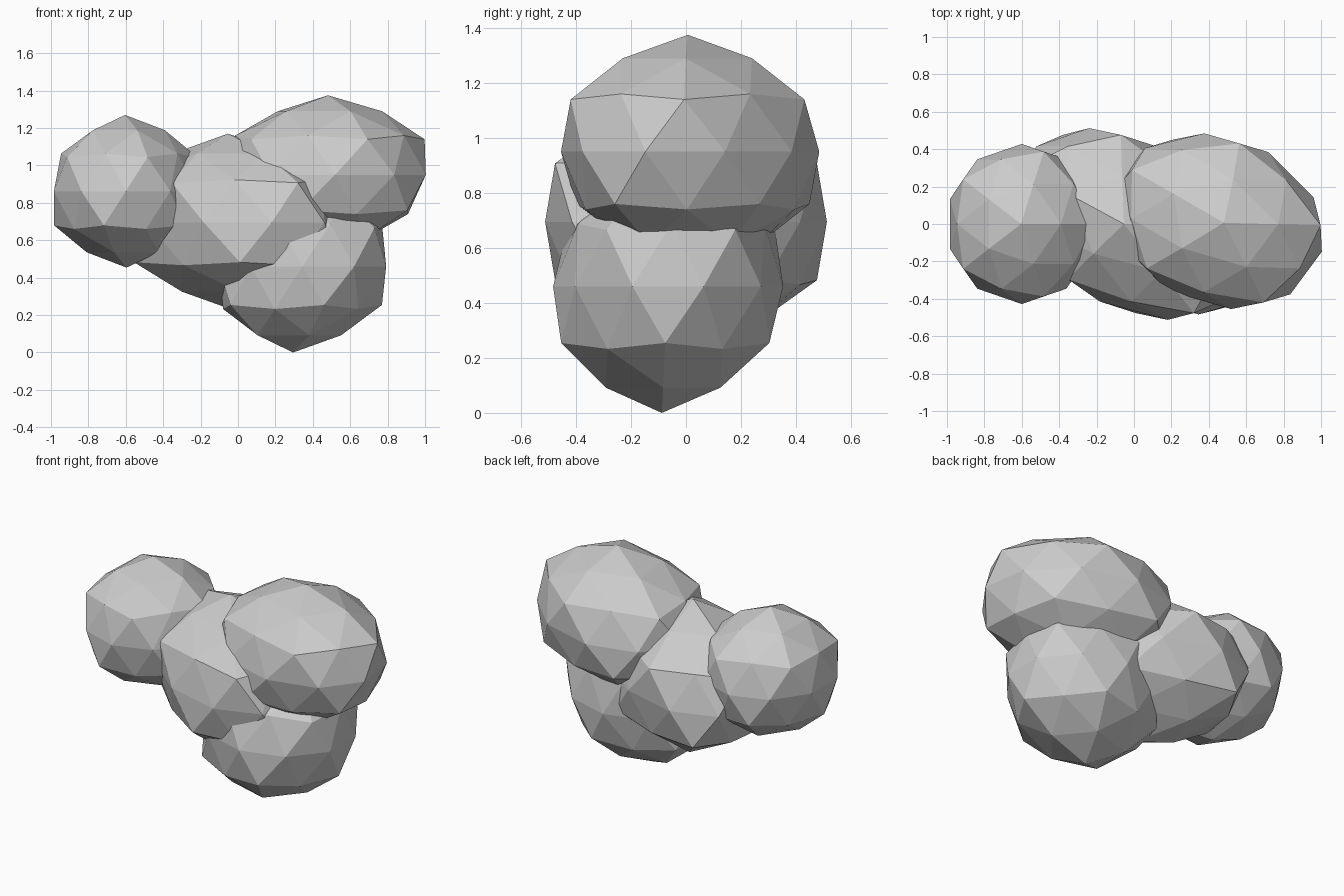
import bpy
import bmesh
from mathutils import Matrix

cube = bpy.data.objects.get("Cube")
if cube:
    bpy.data.objects.remove(cube, do_unlink=True)

# Single plain grey for the whole cluster
grey = bpy.data.materials.new("light_grey")
grey.use_nodes = True
color = (0.6, 0.6, 0.6, 1)
grey.diffuse_color = color
grey.node_tree.nodes["Principled BSDF"].inputs["Base Color"].default_value = color


def lobe(name, center, radii, spin=0.0, lean=(0, 0), slant=0.0, inset=0.94):
    """Faceted, flat-shaded ellipsoid whose twelve main corners stand out.

    lean shifts x and y with height, slant shifts x with depth,
    inset pulls in the corners between the main ones."""
    bm = bmesh.new()
    bmesh.ops.create_icosphere(bm, subdivisions=2, radius=1)
    for v in bm.verts:
        if len(v.link_edges) == 6:
            v.co *= inset
    shear = Matrix(((1, slant, lean[0], 0), (0, 1, lean[1], 0), (0, 0, 1, 0), (0, 0, 0, 1)))
    bm.transform(shear @ Matrix.Diagonal((*radii, 1)) @ Matrix.Rotation(spin, 4, "Z"))
    mesh = bpy.data.meshes.new(name)
    bm.to_mesh(mesh)
    bm.free()
    mesh.materials.append(grey)
    obj = bpy.data.objects.new(name, mesh)
    obj.location = center
    bpy.context.collection.objects.link(obj)


# Overlapping lobes of the cluster
lobe("middle_lobe", (-0.03, 0, 0.695), (0.6, 0.56, 0.475), lean=(-0.05, 0), slant=-0.41, inset=0.915)
lobe("right_lobe", (-0.6, 0, 0.862), (0.43, 0.455, 0.408), lean=(-0.01, 0))
lobe("upper_left_lobe", (0.447, 0.015, 0.95), (0.595, 0.5, 0.425), spin=-0.04, lean=(0.08, -0.02), slant=-0.2)
lobe("lower_left_lobe", (0.345, -0.065, 0.46), (0.5, 0.445, 0.46), spin=0.628, lean=(0.11, 0.05))
